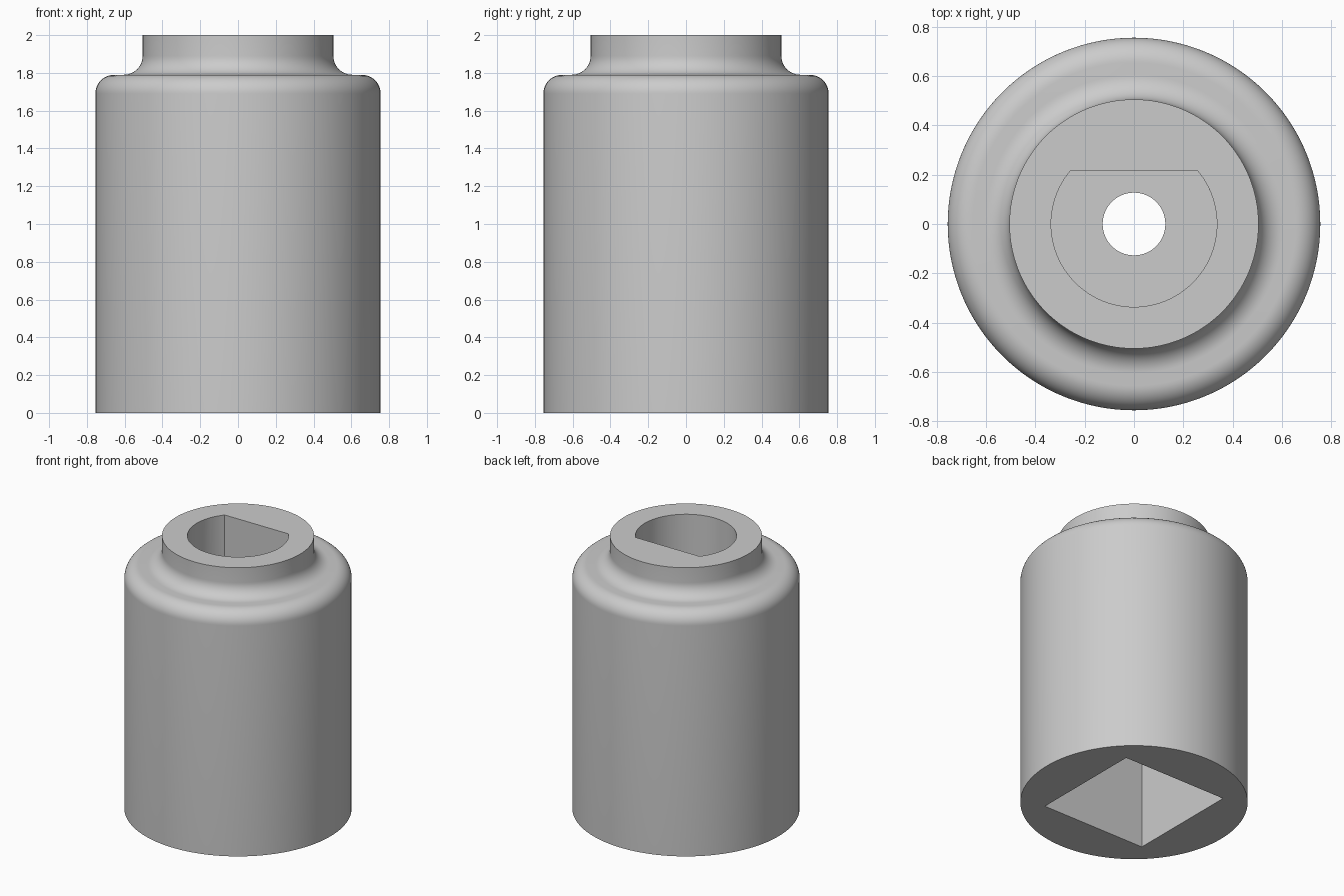
import bpy, bmesh, math

if "Cube" in bpy.data.objects:
    bpy.data.objects.remove(bpy.data.objects["Cube"], do_unlink=True)

SEGMENTS = 128
BODY_R, NECK_R, HEIGHT = 0.755, 0.505, 2.0
SHOULDER_Z, FILLET = 1.79, 0.1

steel = bpy.data.materials.new("plain_grey")
steel.use_nodes = True
grey = (0.6, 0.6, 0.6, 1)
steel.diffuse_color = grey
steel.node_tree.nodes["Principled BSDF"].inputs["Base Color"].default_value = grey


def make_object(name, bm):
    bmesh.ops.recalc_face_normals(bm, faces=bm.faces)
    mesh = bpy.data.meshes.new(name)
    bm.to_mesh(mesh)
    bm.free()
    mesh.materials.append(steel)
    obj = bpy.data.objects.new(name, mesh)
    bpy.context.collection.objects.link(obj)
    return obj


def arc(cx, cz, radius, start, end, steps):
    angles = [math.radians(start + (end - start) * i / steps) for i in range(steps + 1)]
    return [(cx + radius * math.cos(a), cz + radius * math.sin(a)) for a in angles]


def prism(name, outline, bottom, top):
    bm = bmesh.new()
    face = bm.faces.new([bm.verts.new((x, y, bottom)) for x, y in outline])
    out = bmesh.ops.extrude_face_region(bm, geom=[face])
    verts = [v for v in out["geom"] if isinstance(v, bmesh.types.BMVert)]
    bmesh.ops.translate(bm, verts=verts, vec=(0, 0, top - bottom))
    return make_object(name, bm)


# Turned body: rounded shoulder, concave fillet and neck
profile = [(0, 0), (BODY_R, 0)]
profile += arc(BODY_R - FILLET, SHOULDER_Z - FILLET, FILLET, 0, 90, 12)
profile += arc(NECK_R + FILLET, SHOULDER_Z + FILLET, FILLET, 270, 180, 12)
profile += [(NECK_R, HEIGHT), (0, HEIGHT)]
bm = bmesh.new()
points = [bm.verts.new((r, 0, z)) for r, z in profile]
edges = [bm.edges.new(pair) for pair in zip(points, points[1:])]
bmesh.ops.spin(bm, geom=points + edges, cent=(0, 0, 0), axis=(0, 0, 1),
               angle=math.tau, steps=SEGMENTS, use_merge=True)
bmesh.ops.remove_doubles(bm, verts=bm.verts, dist=1e-5)
body = make_object("socket_body", bm)

# Square drive socket below, D-shaped socket above, round hole between
half = 0.42
square = [(-half, -half), (half, -half), (half, half), (-half, half)]
shaft_r, flat_y = 0.336, 0.215
flat_angle = math.degrees(math.asin(flat_y / shaft_r))
d_shape = arc(0, 0, shaft_r, 180 - flat_angle, 360 + flat_angle, 72)
circle = arc(0, 0, 0.127, 0, 360, 64)[:-1]
cutters = [
    prism("square_socket_cutter", square, -0.1, 1.0),
    prism("shaft_socket_cutter", d_shape, 1.33, 2.1),
    prism("screw_hole_cutter", circle, 0.8, 1.6),
]

# Cut the holes and shade
bpy.ops.object.select_all(action="DESELECT")
bpy.context.view_layer.objects.active = body
body.select_set(True)
for cutter in cutters:
    cutter.hide_render = True
    cut = body.modifiers.new(cutter.name, "BOOLEAN")
    cut.operation = "DIFFERENCE"
    cut.solver = "EXACT"
    cut.object = cutter
    bpy.ops.object.modifier_apply(modifier=cut.name)
    bpy.data.objects.remove(cutter, do_unlink=True)
bpy.ops.object.shade_smooth_by_angle(angle=math.radians(30))
